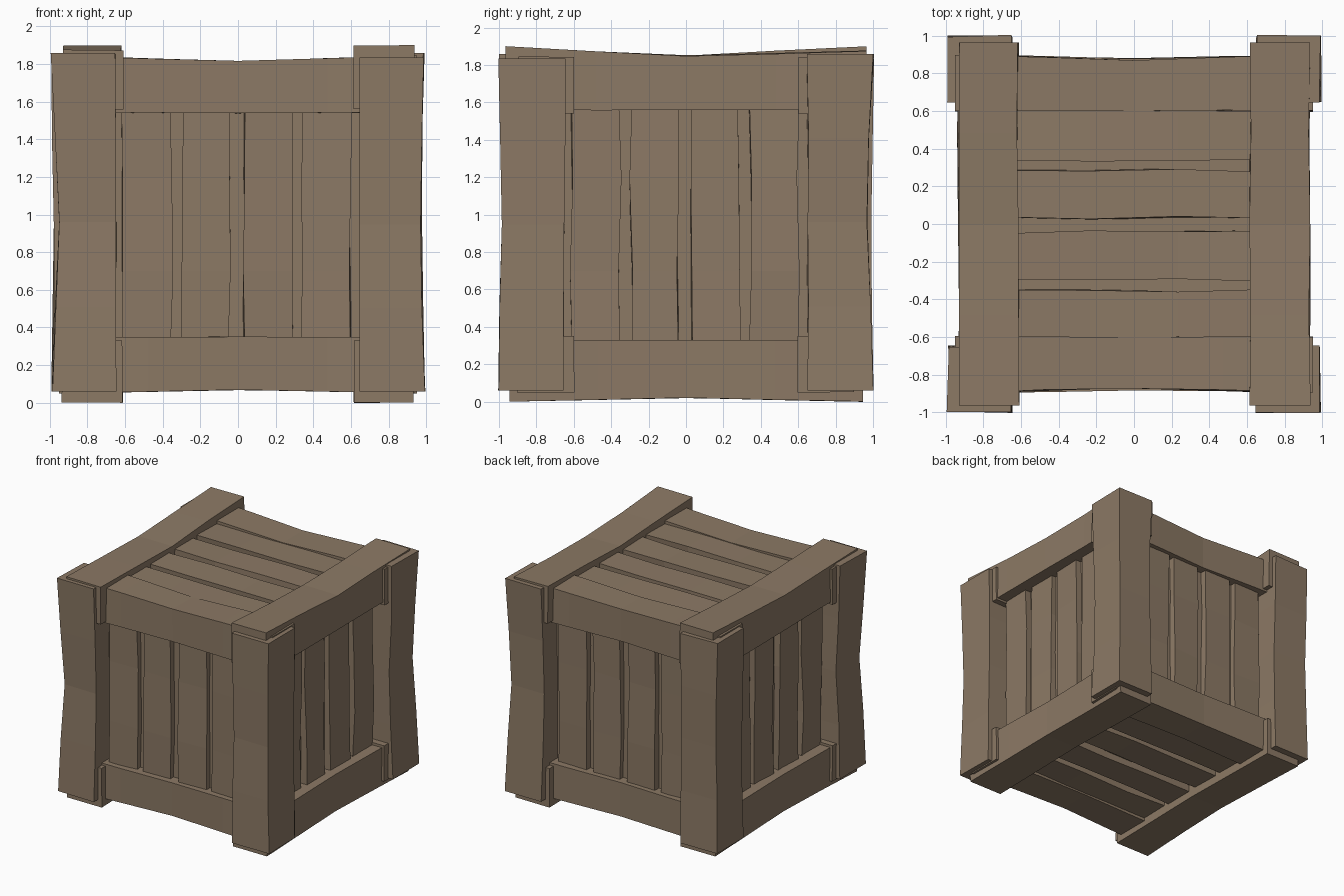
import bpy, bmesh, random
from mathutils import Vector

if "Cube" in bpy.data.objects:
    bpy.data.objects.remove(bpy.data.objects["Cube"])

random.seed(4)
wood = bpy.data.materials.new("weathered_wood")
wood.diffuse_color = (0.262, 0.192, 0.130, 1)
wood.use_nodes = True
wood.node_tree.nodes["Principled BSDF"].inputs["Base Color"].default_value = wood.diffuse_color
CENTRE = Vector((0, 0, 0.95))


def beam(name, axis, lo, hi, pinch=0.0, jitter=0.0, lift=(0, 0), rings=5):
    """Rough-hewn beam: rings along one axis, outer sides pinched mid-length."""
    a, b = [i for i in range(3) if i != axis]
    bm = bmesh.new()
    loops = []
    for r in range(rings):
        t = r / (rings - 1)
        bend = 1 - abs(2 * t - 1)
        loop = []
        for u, v in ((0, 0), (1, 0), (1, 1), (0, 1)):
            p = Vector((0, 0, 0))
            p[axis] = lo[axis] + (hi[axis] - lo[axis]) * t
            p[a] = (lo, hi)[u][a] + random.uniform(-jitter, jitter)
            p[b] = (lo, hi)[v][b] + random.uniform(-jitter, jitter) * (1 if axis == 2 else 0.4)
            for i in (a, b):
                d = p[i] - CENTRE[i]
                if abs(d) > 0.82:
                    p[i] -= pinch * bend * (1 if d > 0 else -1)
            if p.z > 1.7 and axis != 2:      # raised ends of top rails
                p.z += lift[0] * max(0, 1 - 2 * t) + lift[1] * max(0, 2 * t - 1)
            loop.append(bm.verts.new(p))
        loops.append(loop)
    for l0, l1 in zip(loops, loops[1:]):
        for i in range(4):
            j = (i + 1) % 4
            bm.faces.new((l0[i], l0[j], l1[j], l1[i]))
    bm.faces.new(loops[0])
    bm.faces.new(loops[-1])
    bmesh.ops.recalc_face_normals(bm, faces=bm.faces)
    me = bpy.data.meshes.new(name)
    bm.to_mesh(me)
    bm.free()
    me.materials.append(wood)
    ob = bpy.data.objects.new(name, me)
    bpy.context.collection.objects.link(ob)
    return ob


# Inner panel box behind the plank gaps
beam("inner_box", 2, (-0.79, -0.79, 0.14), (0.79, 0.79, 1.75), rings=2)

# Corner posts
for sx in (-1, 1):
    for sy in (-1, 1):
        x = sorted((sx * 0.65, sx * 0.99))
        y = sorted((sy * 0.65, sy * 1.0))
        same = sx == sy
        beam("corner_post", 2, (x[0], y[0], 0.06), (x[1], y[1], 1.86 if same else 1.835),
             pinch=0.035 if same else 0.015, jitter=0.006)

# Side rails (along y), top and bottom; the crate repeats under a half turn
for s in (-1, 1):
    x = sorted((s * 0.615, s * 0.935))
    lift = (0.05, 0.025) if s > 0 else (0.025, 0.05)
    beam("side_top_rail", 1, (x[0], -0.965, 1.56), (x[1], 0.965, 1.85),
         lift=lift, jitter=0.007)
    beam("side_bottom_rail", 1, (x[0], -0.945, 0.0), (x[1], 0.945, 0.33),
         pinch=0.02, jitter=0.003)

# Front and back rails (along x)
for s in (-1, 1):
    y = sorted((s * 0.60, s * 0.90))
    beam("cross_top_rail", 0, (-0.95, y[0], 1.54), (0.95, y[1], 1.845),
         pinch=0.03, jitter=0.005)
    beam("cross_bottom_rail", 0, (-0.95, y[0], 0.05), (0.95, y[1], 0.35),
         pinch=0.018, jitter=0.004)

# Planks, four per face
for lo, hi in ((-0.61, -0.355), (-0.295, -0.045), (0.03, 0.285), (0.345, 0.60)):
    for s in (-1, 1):
        d = sorted((s * 0.70, s * 0.84))
        beam("wall_plank", 2, (lo, d[0], 0.2), (hi, d[1], 1.7), jitter=0.011, rings=4)
        beam("side_plank", 2, (d[0], lo, 0.2), (d[1], hi, 1.7), jitter=0.011, rings=4)
    beam("lid_plank", 0, (-0.7, lo, 1.65), (0.7, hi, 1.81), jitter=0.012, rings=4)
    beam("base_plank", 0, (-0.7, lo, 0.2), (0.7, hi, 0.085), jitter=0.012, rings=4)
